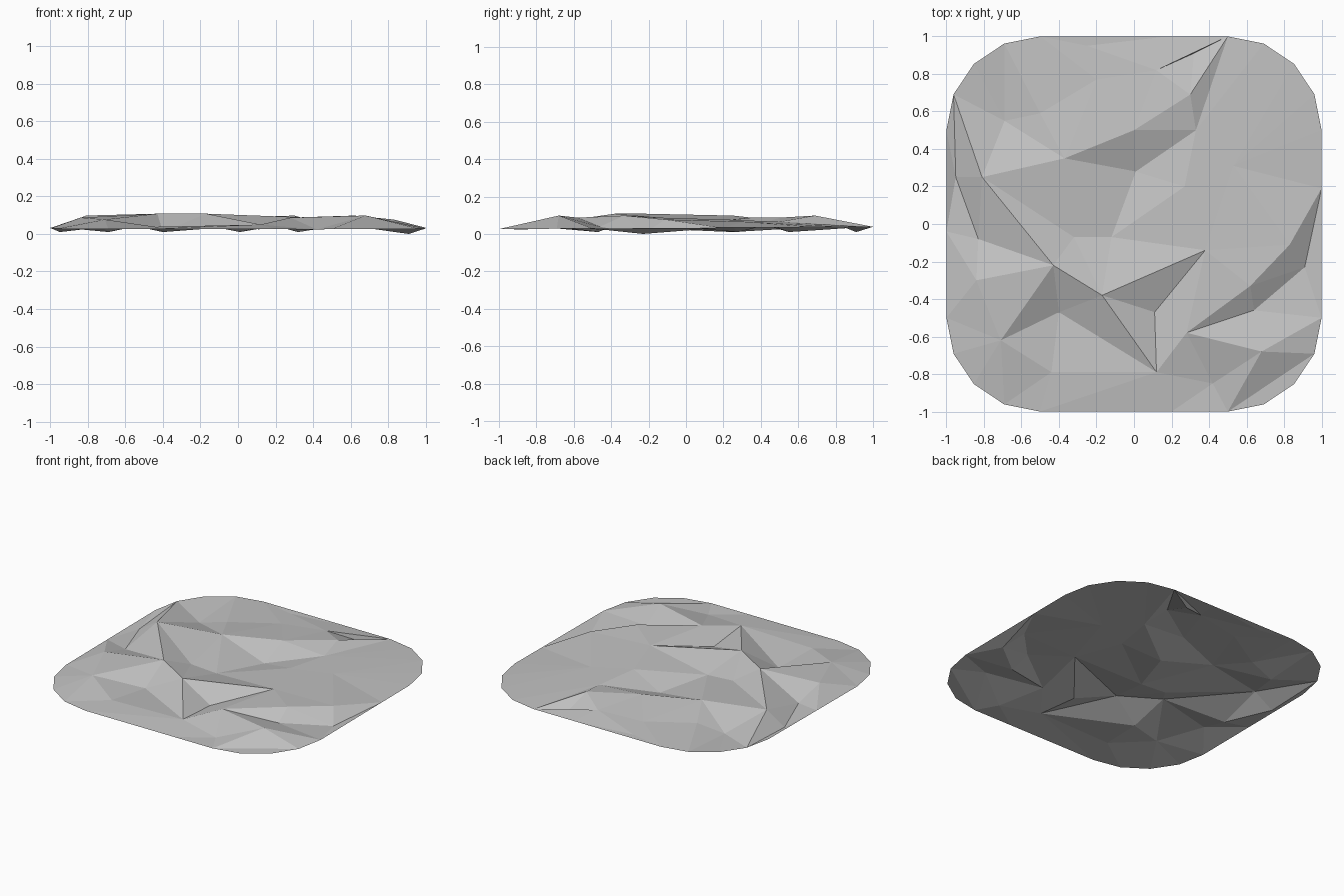
import bpy
import bmesh
from math import cos, sin, radians
from mathutils import Vector
from mathutils.geometry import delaunay_2d_cdt

old = bpy.data.objects.get("Cube")
if old:
    bpy.data.objects.remove(old, do_unlink=True)


def make_material(name, colour):
    mat = bpy.data.materials.new(name)
    mat.use_nodes = True
    mat.diffuse_color = colour
    mat.node_tree.nodes["Principled BSDF"].inputs["Base Color"].default_value = colour
    return mat


def rim_outline():
    """Rounded square with one extra point along each straight side."""
    extras = [(1, .19), (.18, 1), (-1, -.04), (.2, -1)]
    points = []
    for side, extra in enumerate(extras):
        points.append(extra)
        centre_x = .5 if side in (0, 3) else -.5
        centre_y = .5 if side in (0, 1) else -.5
        for step in range(5):
            angle = radians(90 * side + 22.5 * step)
            points.append((centre_x + .5 * cos(angle), centre_y + .5 * sin(angle)))
    return [Vector((x, y, .032 + .006 * y)) for x, y in points]


def chipped_sheet(bm, chains):
    """Triangulate the rim with chains of chipped points; each chain is a crease."""
    points = rim_outline()
    count = len(points)
    edges = [(i, (i + 1) % count) for i in range(count)]

    def index_of(x, y, z=0):
        # Reuse a rim point or an earlier chipped point at the same spot
        for i, p in enumerate(points):
            if (p.xy - Vector((x, y))).length < .045:
                return i
        points.append(Vector((x, y, z)))
        return len(points) - 1

    for chain in chains:
        ids = [index_of(*p) for p in chain]
        edges += zip(ids, ids[1:])
    flat, _, faces, origin, _, _ = delaunay_2d_cdt(
        [p.xy for p in points], edges, [], 0, .00001)
    verts = []
    for p, source in zip(flat, origin):
        z = points[source[0]].z if source else .06
        verts.append(bm.verts.new((p.x, p.y, z)))
    for face in faces:
        bm.faces.new([verts[i] for i in face])


def level(height, *spots):
    """Loose points that share one height."""
    return [[(x, y, height)] for x, y in spots]


# Peaks, shoulders and hollows of the stone, grouped by height
chips = level(.108, (-.43, -.22), (-.17, -.38))
chips += level(.098, (-.81, .25), (.3, .69), (.68, -.68), (.62, -.33))
chips += level(.087, (0, .5), (-.37, .35), (.38, -.14), (.28, -.58), (-.84, -.3))
chips += level(.077, (-.71, -.62), (.83, -.11), (.27, .2))
chips += level(.065, (.33, .5), (.53, .31), (.12, .82))
chips += level(.05, (-.2, .77), (-.5, .59), (-.32, -.07), (.12, -.79))
chips += level(.038, (-.12, -.07), (-.25, .95), (-.44, -.79), (.64, -.46))
chips += level(.024, (.11, -.47), (.42, -.85), (-.83, -.08))
chips += level(.01, (.01, .28), (-.4, -.47), (-.69, .55), (.32, .91), (-.95, .25))
chips += level(0, (.91, -.23))

# Sharp creases between those points
creases = [
    [(-.96, .69), (-.81, .25), (-.43, -.22), (-.17, -.38), (.12, -.79)],
    [(-.96, .69), (-.95, .25), (-.83, -.08), (-.43, -.22), (-.84, -.3), (-1, -.04)],
    [(.3, .69), (.5, 1), (.33, .5), (.01, .28), (-.37, .35), (0, .5), (.33, .5)],
    [(.5, 1), (.12, .82)],
    [(.68, -.68), (.96, -.69), (.5, -1), (.68, -.68)],
    [(.83, -.11), (1, .19), (.91, -.23), (.62, -.33), (.83, -.11)],
    [(-.43, -.22), (-.71, -.62), (-.4, -.47), (-.17, -.38), (.38, -.14), (.11, -.47)],
    [(.38, -.14), (.28, -.58), (.62, -.33)],
    [(-.4, -.47), (.12, -.79)],
]

# Thin open sheet of chipped stone
bm = bmesh.new()
chipped_sheet(bm, chips + creases)
mesh = bpy.data.meshes.new("stone_slab")
bm.to_mesh(mesh)
bm.free()
mesh.materials.append(make_material("stone_grey", (.54, .54, .54, 1)))
slab = bpy.data.objects.new("stone_slab", mesh)
bpy.context.collection.objects.link(slab)
